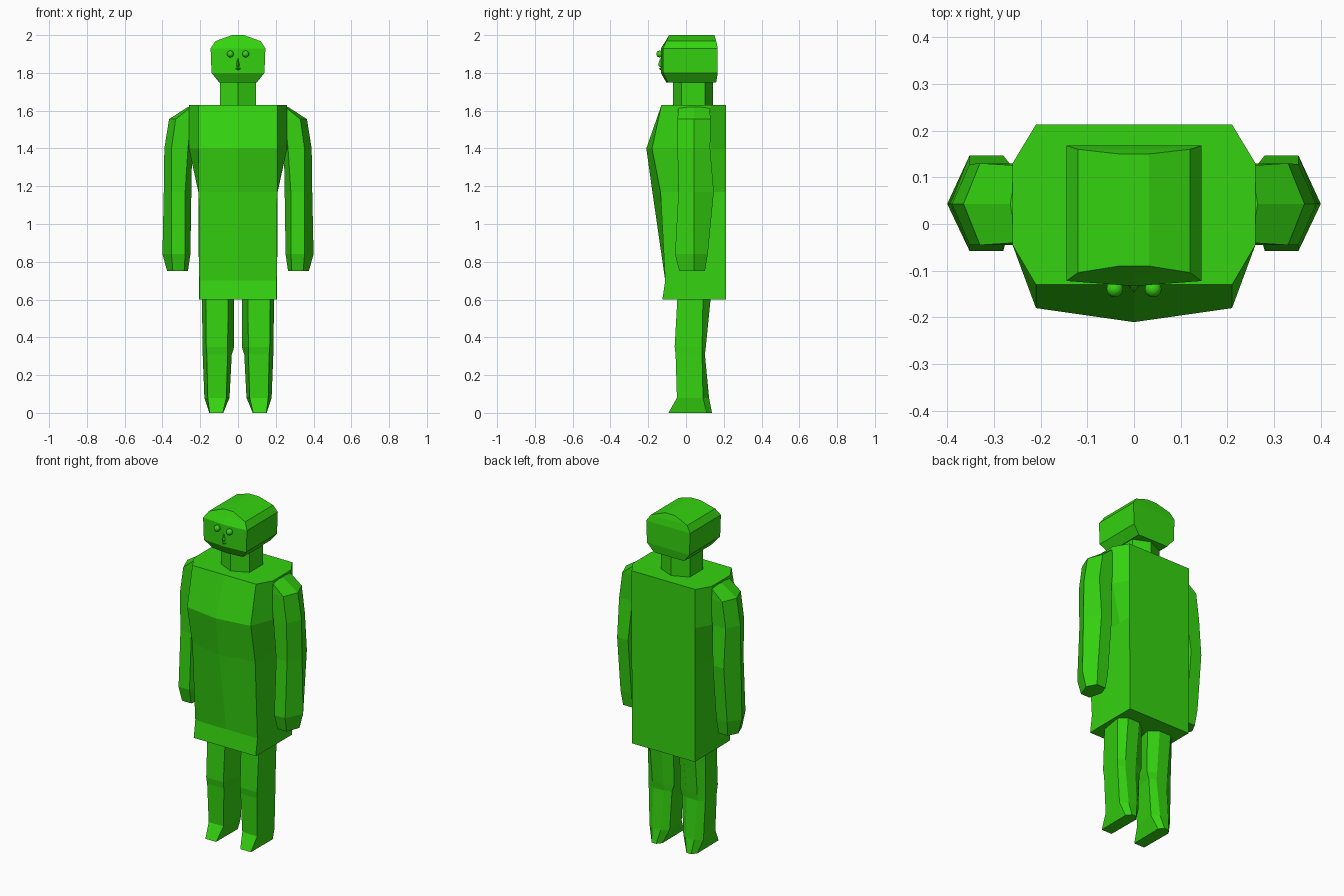
import bpy, bmesh

green = bpy.data.materials.new("bright green")
green.diffuse_color = (0.035, 0.65, 0.005, 1)


def finish(name, bm):
    bmesh.ops.recalc_face_normals(bm, faces=bm.faces)
    me = bpy.data.meshes.new(name)
    bm.to_mesh(me)
    bm.free()
    me.materials.append(green)
    ob = bpy.data.objects.new(name, me)
    bpy.context.collection.objects.link(ob)
    return ob


def loft(name, rings, side=1):
    """Skin a stack of (z, [(x, y), ...]) outlines and cap both ends."""
    bm = bmesh.new()
    loops = [[bm.verts.new((x * side, y, z)) for x, y in pts] for z, pts in rings]
    n = len(loops[0])
    for a, b in zip(loops, loops[1:]):
        for i in range(n):
            j = (i + 1) % n
            bm.faces.new((a[i], a[j], b[j], b[i]))
    bm.faces.new(loops[0])
    bm.faces.new(loops[-1])
    return finish(name, bm)


def mirrored(half):
    """Complete a right-hand outline running front to back; centre points stay single."""
    return half + [(-x, y) for x, y in reversed(half) if x > 0]


# Coat-like torso: z, centre front y, front corner (x, y), side x
torso = [(0.60, -0.125, 0.205, -0.125, 0.207),
         (0.70, -0.11, 0.205, -0.11, 0.207),
         (1.17, -0.178, 0.208, -0.135, 0.21),
         (1.40, -0.21, 0.21, -0.18, 0.26),
         (1.63, -0.13, 0.21, -0.13, 0.26)]
loft("torso", [(z, mirrored([(0, cy), (fx, fy), (sx, -0.045), (sx, 0.13),
                             (min(0.21, sx), 0.213)]))
               for z, cy, fx, fy, sx in torso])

# Six-sided neck
neck = mirrored([(0, -0.07), (0.095, -0.025), (0.095, 0.10), (0, 0.142)])
loft("neck", [(1.62, neck), (1.76, neck)])

# Head: z, half width, centre front y, corner front y, back y
head = [(1.75, 0.10, -0.105, -0.095, 0.16),
        (1.80, 0.14, -0.133, -0.122, 0.168),
        (1.93, 0.145, -0.133, -0.122, 0.168),
        (1.968, 0.12, -0.108, -0.104, 0.16),
        (2.00, 0.032, -0.09, -0.09, 0.15)]
loft("head", [(z, mirrored([(0, cy), (w, fy), (w, by)])) for z, w, cy, fy, by in head])

# Nose and mouth
loft("nose", [(z, mirrored([(0, y), (w, -0.12)]))
              for z, w, y in ((1.83, 0.015, -0.138), (1.842, 0.016, -0.148), (1.875, 0.007, -0.138))])
loft("mouth", [(z, mirrored([(0, y), (w, -0.12)]))
               for z, w, y in ((1.815, 0.015, -0.136), (1.822, 0.03, -0.142), (1.829, 0.026, -0.137))])

# Arm: z, inner x, inner front x, outer front x, outer x, front y, back y
arm = [(0.75, 0.265, 0.285, 0.345, 0.375, -0.035, 0.10),
       (0.84, 0.252, 0.28, 0.352, 0.40, -0.058, 0.115),
       (1.17, 0.247, 0.28, 0.352, 0.393, -0.04, 0.147),
       (1.40, 0.243, 0.265, 0.352, 0.39, -0.045, 0.128),
       (1.555, 0.22, 0.25, 0.33, 0.365, -0.045, 0.13),
       (1.62, 0.21, 0.23, 0.25, 0.265, -0.04, 0.125)]

# Leg: z, inner x, outer x, front x pair, front y, side y, back y
leg = [(0.00, 0.078, 0.152, 0.08, 0.15, -0.093, 0.11, 0.138),
       (0.08, 0.045, 0.178, 0.062, 0.16, -0.048, 0.09, 0.122),
       (0.31, 0.033, 0.187, 0.055, 0.165, -0.055, 0.085, 0.10),
       (0.35, 0.02, 0.187, 0.055, 0.168, -0.06, 0.085, 0.105),
       (0.62, 0.02, 0.192, 0.052, 0.17, -0.045, 0.09, 0.132)]

for label, s in (("right", 1), ("left", -1)):
    loft(label + "_arm", [(z, [(a, 0.043), (b, f), (c, f), (d, 0.043), (c, k), (b, k)])
                          for z, a, b, c, d, f, k in arm], s)
    loft(label + "_leg", [(z, [(a, m), (c, f), (d, f), (b, m), (d - 0.02, k), (c + 0.02, k)])
                          for z, a, b, c, d, f, m, k in leg], s)
    # Round eye
    bm = bmesh.new()
    bmesh.ops.create_uvsphere(bm, u_segments=16, v_segments=10, radius=0.018)
    bmesh.ops.translate(bm, verts=bm.verts, vec=(0.041 * s, -0.139, 1.90))
    for f in bm.faces:
        f.smooth = True
    finish(label + "_eye", bm)
